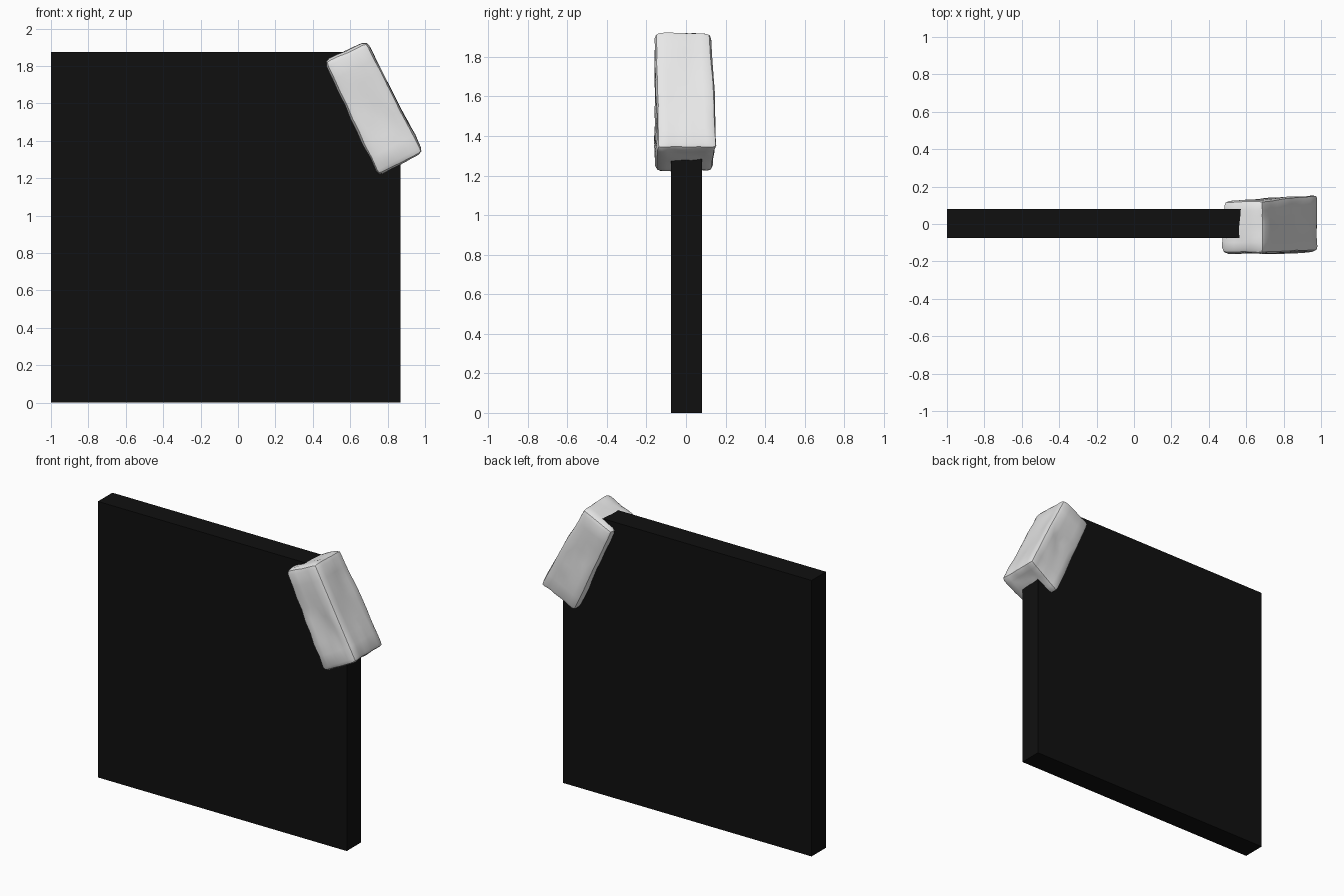
import bpy, bmesh
from mathutils import Vector, noise

cube = bpy.data.objects.get("Cube")
if cube:
    bpy.data.objects.remove(cube, do_unlink=True)


def material(name, value):
    mat = bpy.data.materials.new(name)
    mat.use_nodes = True
    colour = (value, value, value, 1)
    mat.diffuse_color = colour
    mat.node_tree.nodes["Principled BSDF"].inputs["Base Color"].default_value = colour
    return mat


def extrude_profile(profile, front, back):
    """Closed prism from (x, z) points; front and back give y at each point."""
    bm = bmesh.new()
    a = [bm.verts.new((x, y, z)) for (x, z), y in zip(profile, front)]
    b = [bm.verts.new((x, y, z)) for (x, z), y in zip(profile, back)]
    bm.faces.new(a)
    bm.faces.new(b[::-1])
    for i in range(len(a)):
        j = (i + 1) % len(a)
        bm.faces.new((a[i], b[i], b[j], a[j]))
    bmesh.ops.recalc_face_normals(bm, faces=bm.faces[:])
    return bm


def finish(bm, name, mat):
    mesh = bpy.data.meshes.new(name)
    bm.to_mesh(mesh)
    bm.free()
    mesh.materials.append(mat)
    obj = bpy.data.objects.new(name, mesh)
    bpy.context.collection.objects.link(obj)
    return obj


# Thin upright slab, its upper corner cut off inside the stone
slab_profile = [(-1, 0), (0.87, 0), (0.87, 1.31), (0.6, 1.875), (-1, 1.875)]
slab = extrude_profile(slab_profile, [-0.075] * 5, [0.08] * 5)
finish(slab, "slab", material("black", 0.005))

# Worn stone block clasping the cut corner
stone_profile = [(0.465, 1.825), (0.69, 1.93), (0.995, 1.34), (0.75, 1.21)]
stone = extrude_profile(stone_profile, [-0.156, -0.16, -0.15, -0.16],
                        [0.13, 0.13, 0.165, 0.135])
bmesh.ops.bevel(stone, geom=stone.edges[:], offset=0.03, segments=2,
                profile=0.5, affect='EDGES')
for _ in range(3):
    long_edges = [e for e in stone.edges if e.calc_length() > 0.05]
    bmesh.ops.subdivide_edges(stone, edges=long_edges, cuts=1, use_grid_fill=True)
bmesh.ops.triangulate(stone, faces=[f for f in stone.faces if len(f.verts) > 4])

# Uneven dents over the surface
stone.normal_update()
moves = []
for v in stone.verts:
    broad = noise.noise(v.co * 5 + Vector((3, 1, 7)))
    fine = noise.noise(v.co * 14)
    moves.append(v.normal * (0.012 * broad + 0.006 * fine - 0.002))
for v, move in zip(stone.verts, moves):
    v.co += move

block = finish(stone, "stone_block", material("pale grey", 0.8))
bpy.ops.object.select_all(action='DESELECT')
block.select_set(True)
bpy.context.view_layer.objects.active = block
bpy.ops.object.shade_smooth_by_angle(angle=0.6)
